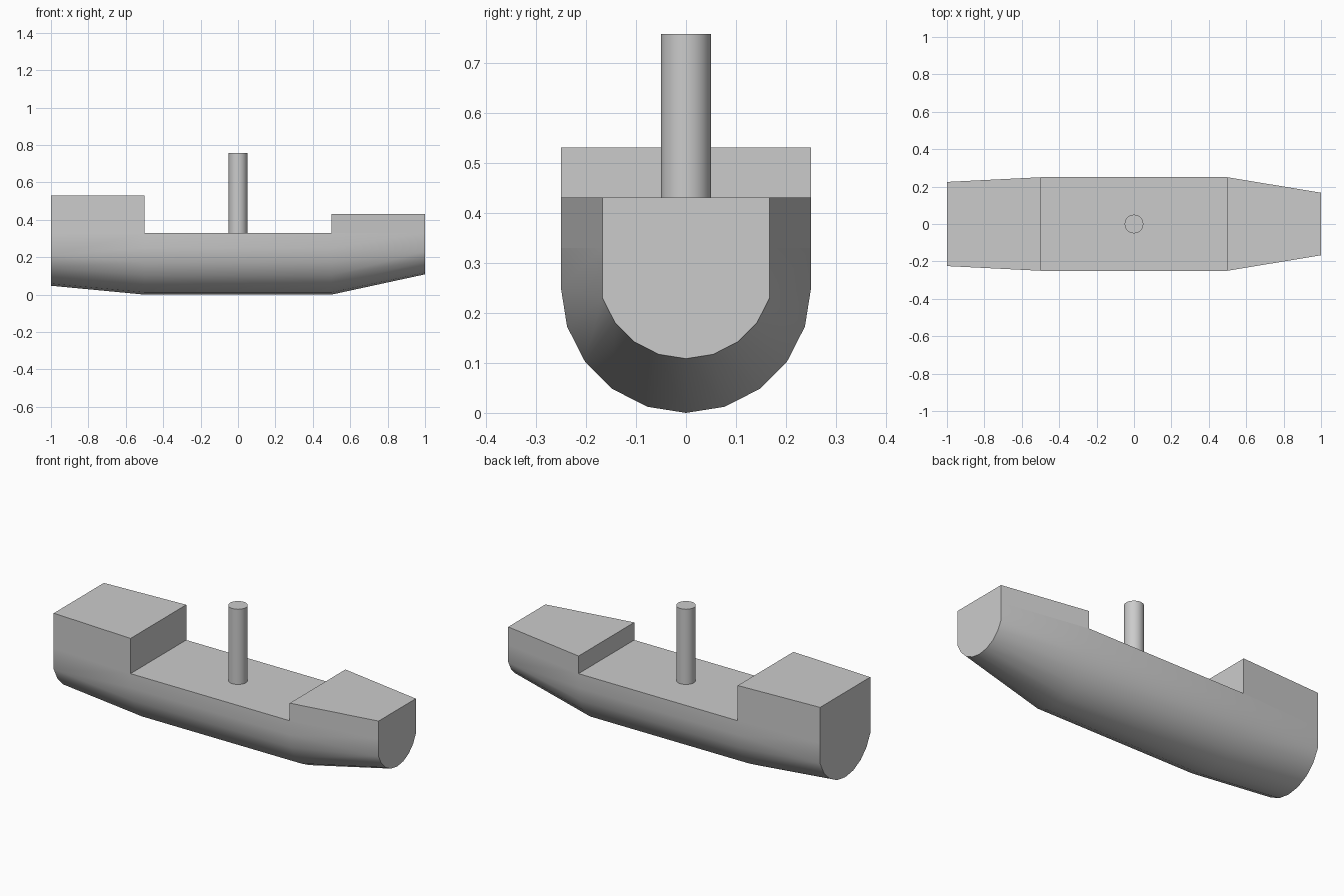
import bpy, bmesh
from math import sin, cos, pi, radians

cube = bpy.data.objects.get("Cube")
if cube:
    bpy.data.objects.remove(cube, do_unlink=True)

grey = bpy.data.materials.new("plain grey")
grey.use_nodes = True
colour = (0.6, 0.6, 0.6, 1)
grey.diffuse_color = colour
grey.node_tree.nodes["Principled BSDF"].inputs["Base Color"].default_value = colour

DECK, STERN_TOP, BOW_TOP = 0.33, 0.53, 0.43
MID, BOW, STERN = 0.25, 0.167, 0.225    # half widths
SEGMENTS = 10


def finish(name, bm):
    bmesh.ops.remove_doubles(bm, verts=bm.verts, dist=0.0005)
    bmesh.ops.recalc_face_normals(bm, faces=bm.faces)
    mesh = bpy.data.meshes.new(name)
    bm.to_mesh(mesh)
    bm.free()
    mesh.materials.append(grey)
    obj = bpy.data.objects.new(name, mesh)
    bpy.context.collection.objects.link(obj)
    bpy.ops.object.select_all(action='DESELECT')
    obj.select_set(True)
    bpy.context.view_layer.objects.active = obj
    bpy.ops.object.shade_smooth_by_angle(angle=radians(30))
    return obj


def loft(name, sections):
    """Skin a closed solid over cross-sections with equal point counts."""
    bm = bmesh.new()
    rings = [[bm.verts.new(p) for p in section] for section in sections]
    for a, b in zip(rings, rings[1:]):
        for i in range(len(a)):
            j = (i + 1) % len(a)
            bm.faces.new((a[i], a[j], b[j], b[i]))
    bm.faces.new(rings[0])
    bm.faces.new(rings[-1])
    return finish(name, bm)


def hull_section(x, half_width, is_end):
    """Round bottom with upright sides; end sections start one step down the arc."""
    step = pi / SEGMENTS
    skip = 1 if is_end else 0
    radius = half_width / cos(skip * step)
    centre = 0.284 if is_end else MID
    points = [(x, half_width, DECK)]
    for i in range(SEGMENTS + 1):
        a = step * min(max(i, skip), SEGMENTS - skip)
        points.append((x, radius * cos(a), centre - radius * sin(a)))
    return points + [(x, -half_width, DECK)]


def block_section(x, half_width, top):
    return [(x, half_width, DECK), (x, -half_width, DECK),
            (x, -half_width, top), (x, half_width, top)]


# Hull
loft("hull", [hull_section(-1, STERN, True), hull_section(-0.5, MID, False),
              hull_section(0.5, MID, False), hull_section(1, BOW, True)])

# Raised decks at both ends
loft("stern_castle", [block_section(-1, STERN, STERN_TOP), block_section(-0.5, MID, STERN_TOP)])
loft("bow_castle", [block_section(0.5, MID, BOW_TOP), block_section(1, BOW, BOW_TOP)])

# Mast
bm = bmesh.new()
bmesh.ops.create_cone(bm, cap_ends=True, segments=32, radius1=0.05, radius2=0.05, depth=0.757 - DECK)
bmesh.ops.translate(bm, verts=bm.verts, vec=(0, 0, (0.757 + DECK) / 2))
finish("mast", bm)
